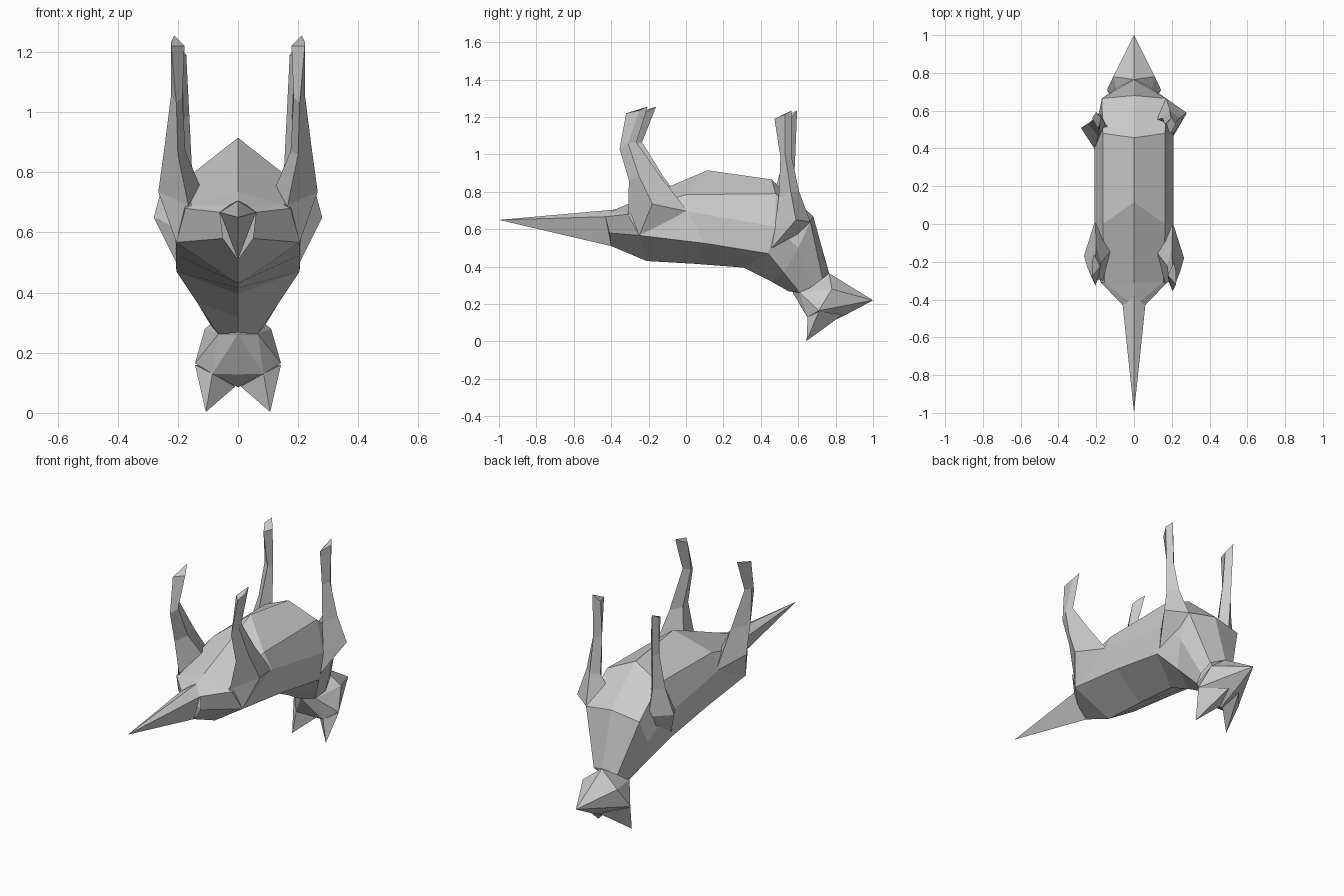
import bpy, bmesh


def finish(name, bm):
    bmesh.ops.recalc_face_normals(bm, faces=bm.faces)
    me = bpy.data.meshes.new(name)
    bm.to_mesh(me)
    bm.free()
    ob = bpy.data.objects.new(name, me)
    bpy.context.collection.objects.link(ob)
    return ob


def mirror(ob):
    m = ob.modifiers.new("mirror", 'MIRROR')
    m.use_clip = True
    m.merge_threshold = 0.002


def loft(name, rings, closed=True):
    bm = bmesh.new()
    rows = [[bm.verts.new(p) for p in r] for r in rings]
    n = len(rows[0])
    for a, b in zip(rows, rows[1:]):
        for i in range(n if closed else n - 1):
            j = (i + 1) % n
            bm.faces.new((a[i], a[j], b[j], b[i]))
    if closed:
        bm.faces.new(rows[0])
        bm.faces.new(rows[-1])
    return finish(name, bm)


def hull(name, pts):
    bm = bmesh.new()
    for p in pts:
        bm.verts.new(p)
    out = bmesh.ops.convex_hull(bm, input=bm.verts)
    junk = {g for g in out["geom_interior"] + out["geom_unused"]
            if isinstance(g, bmesh.types.BMVert)}
    bmesh.ops.delete(bm, geom=list(junk), context='VERTS')
    return finish(name, bm)


def both_sides(pts):
    return pts + [(-x, y, z) for x, y, z in pts if x]


# Torso and neck: half rings running spine, ridge, flank, belly edge, belly
body_rings = [
    [(0, -.40, .51), (.05, -.41, .58), (.06, -.43, .667), (.03, -.41, .69), (0, -.38, .705)],
    [(0, -.21, .43), (.205, -.25, .567), (.175, -.31, .68), (.155, -.31, .69), (0, -.31, .735)],
    [(0, .05, .415), (.206, .10, .525), (.21, .01, .695), (.165, .0, .785), (0, .115, .915)],
    [(0, .307, .395), (.205, .44, .47), (.21, .476, .615), (.165, .48, .79), (0, .457, .866)],
    [(0, .457, .32), (.135, .525, .365), (.175, .60, .50), (.17, .665, .64), (0, .68, .67)],
    [(0, .55, .267), (.066, .607, .262), (.09, .67, .29), (.075, .73, .335), (0, .765, .365)],
]
mirror(loft("torso", body_rings, closed=False))

# Tail: four-sided spike
hull("tail", both_sides([(0, -.38, .705), (.06, -.43, .667), (0, -.40, .51), (0, -1, .65)]))

# Head with pointed snout
hull("head", both_sides([
    (0, .57, .262), (.066, .607, .262), (0, .765, .365), (.11, .78, .28),
    (.143, .71, .165), (.085, .65, .13), (0, .65, .128), (0, .73, .085),
    (0, .85, .14), (.05, .865, .2), (0, 1, .22)]))

# Ears
mirror(hull("ears", [(.143, .71, .16), (.085, .65, .13), (.01, .73, .087),
                     (.035, .84, .145), (.107, .645, .003)]))

# Legs: rings running back, outer, front, inner, from paw to body
hind = [
    [(.222, -.32, 1.22), (.222, -.25, 1.235), (.212, -.205, 1.255), (.178, -.27, 1.22)],
    [(.205, -.355, 1.03), (.222, -.31, 1.06), (.207, -.265, 1.065), (.185, -.31, 1.05)],
    [(.20, -.305, .86), (.245, -.25, .88), (.20, -.135, .88), (.175, -.22, .87)],
    [(.165, -.31, .69), (.265, -.18, .735), (.205, .01, .695), (.12, -.15, .74)],
    [(.15, -.29, .64), (.205, -.25, .567), (.19, -.02, .64), (.10, -.15, .65)],
]
front = [
    [(.19, .473, 1.19), (.222, .53, 1.215), (.20, .564, 1.235), (.172, .53, 1.19)],
    [(.18, .505, .985), (.215, .53, 1.0), (.195, .564, .99), (.162, .53, .99)],
    [(.19, .495, .77), (.24, .56, .80), (.19, .605, .80), (.152, .56, .79)],
    [(.208, .476, .615), (.28, .588, .65), (.17, .665, .64), (.10, .55, .70)],
    [(.18, .46, .58), (.20, .45, .49), (.15, .60, .55), (.10, .55, .60)],
]
# Left legs repeat the right ones with a stride offset per ring
stride = {"hind": (hind, (.045, .03, .015, .01, 0)),
          "front": (front, (.03, .02, -.03, -.08, -.03))}
for kind, (rings, shifts) in stride.items():
    loft(kind + "_leg_right", rings)
    loft(kind + "_leg_left", [[(-x, y + s, z) for x, y, z in r]
                              for r, s in zip(rings, shifts)])
